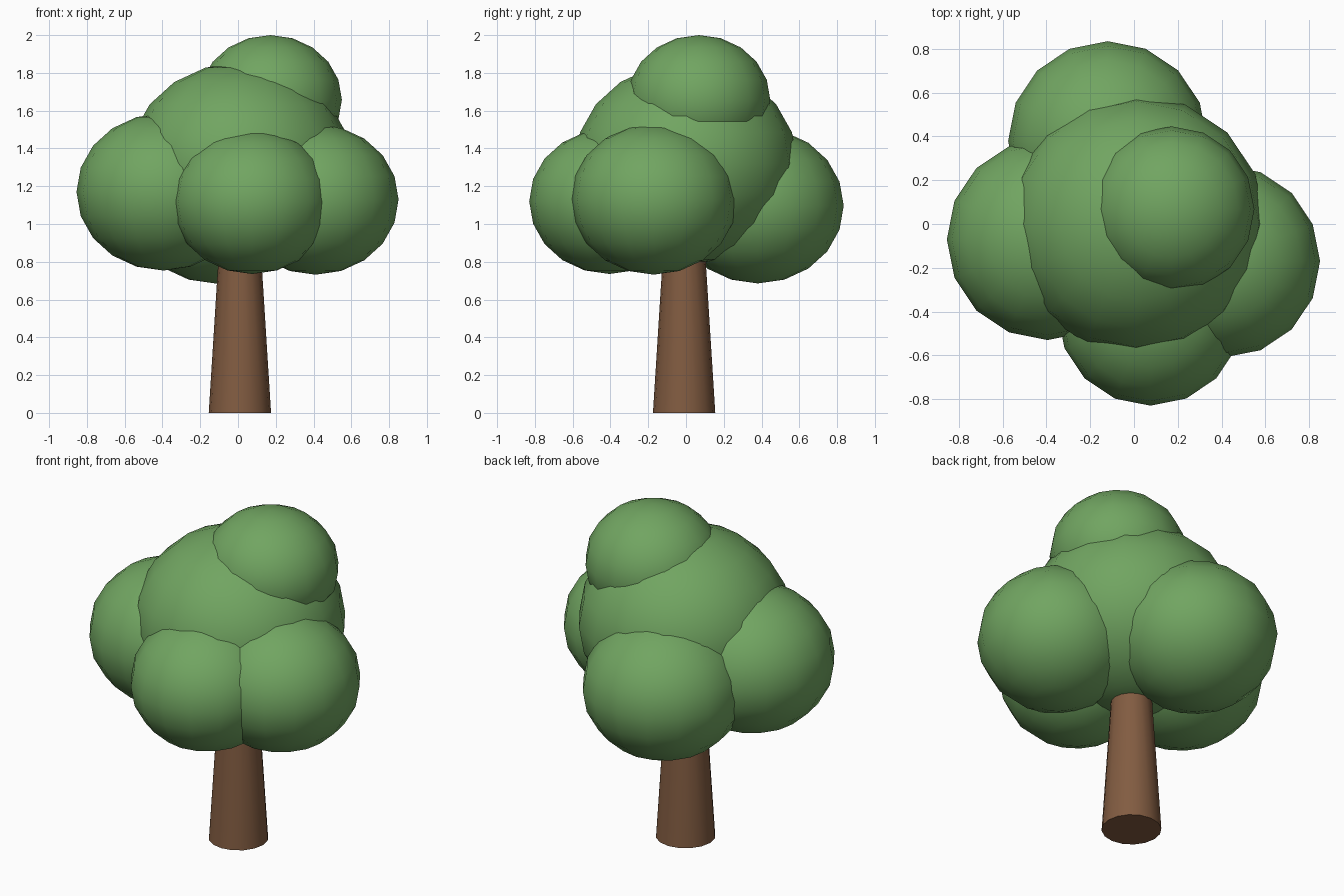
import bpy

if "Cube" in bpy.data.objects:
    bpy.data.objects.remove(bpy.data.objects["Cube"])


def make_material(name, rgb):
    mat = bpy.data.materials.new(name)
    mat.diffuse_color = (*rgb, 1.0)
    mat.use_nodes = True
    mat.node_tree.nodes["Principled BSDF"].inputs["Base Color"].default_value = mat.diffuse_color
    return mat


leaf_green = make_material("leaf green", (0.165, 0.376, 0.12))
bark_brown = make_material("bark brown", (0.223, 0.107, 0.053))


def finish(name, mat):
    obj = bpy.context.object
    obj.name = name
    obj.data.materials.append(mat)
    bpy.ops.object.shade_smooth_by_angle(angle=0.9)
    return obj


# Tapered trunk, its top hidden inside the crown
TRUNK_HEIGHT = 1.05
bpy.ops.mesh.primitive_cone_add(vertices=16, radius1=0.165, radius2=0.099,
                                depth=TRUNK_HEIGHT,
                                location=(0.01, -0.01, TRUNK_HEIGHT / 2))
finish("trunk", bark_brown)

# Foliage clumps: name, centre, radius; each slightly flattened
FLATTEN = 0.905
clumps = [
    ("main_foliage", (0.01, 0.0, 1.32), 0.59),
    ("left_foliage", (-0.395, -0.07, 1.17), 0.46),
    ("right_foliage", (0.41, -0.17, 1.13), 0.44),
    ("front_foliage", (0.075, -0.405, 1.12), 0.425),
    ("back_foliage", (-0.12, 0.38, 1.097), 0.455),
    ("top_foliage", (0.172, 0.068, 1.658), 0.378),
]
for name, centre, radius in clumps:
    bpy.ops.mesh.primitive_uv_sphere_add(segments=16, ring_count=10,
                                         radius=radius, location=centre)
    clump = finish(name, leaf_green)
    clump.scale.z = FLATTEN
